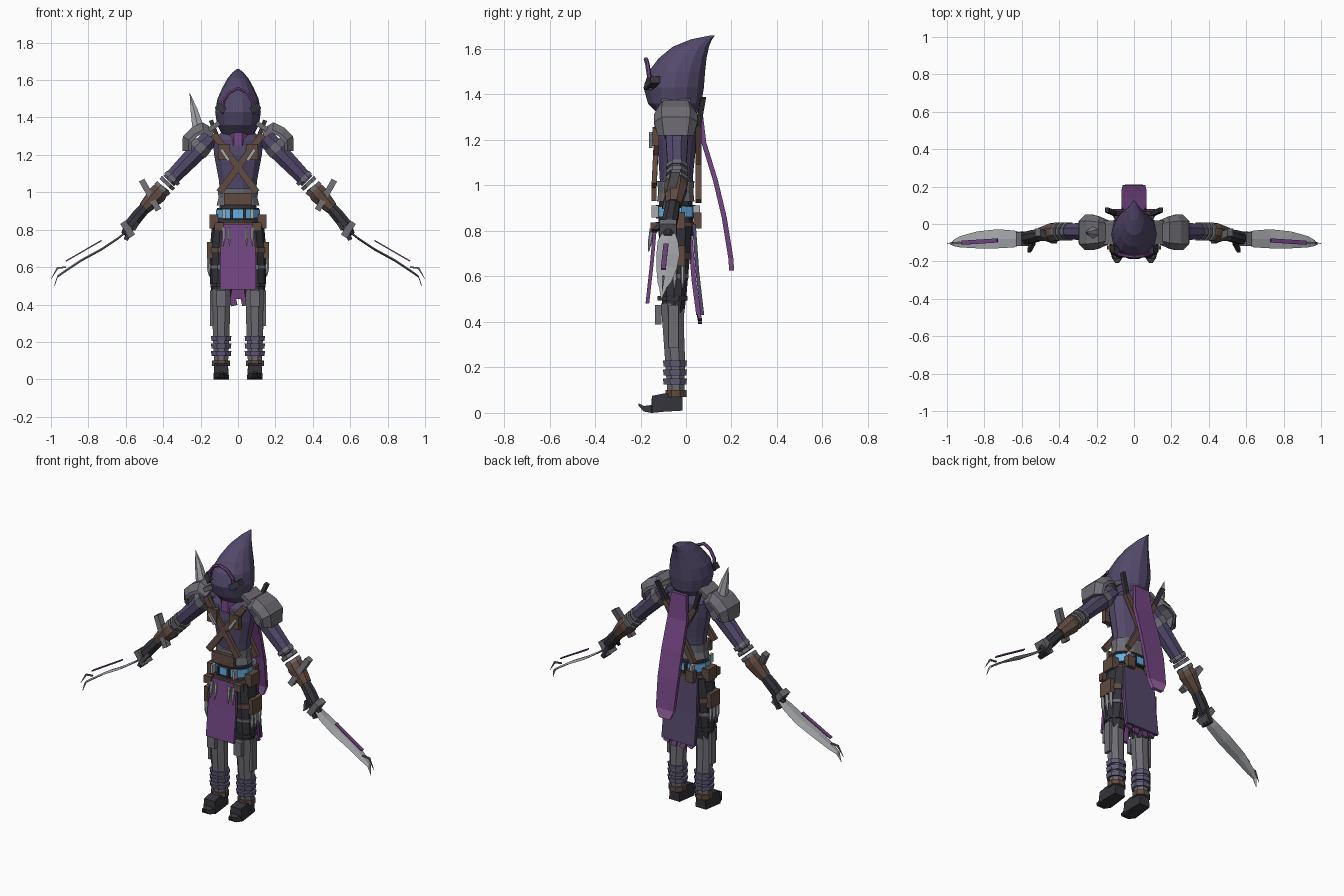
import bpy, bmesh, math
from mathutils import Vector as V


def mat(name, r, g, b):
    m = bpy.data.materials.new(name)
    m.diffuse_color = (r, g, b, 1)
    return m


INDIGO = mat("dark indigo cloth", .085, .066, .145)
VIOLET = mat("violet cloth", .17, .06, .225)
PINK = mat("pale violet", .33, .13, .37)
STEEL = mat("grey steel", .155, .15, .17)
PALE = mat("pale metal", .40, .41, .43)
DARK = mat("charcoal", .033, .033, .042)
BROWN = mat("brown leather", .115, .069, .052)
BLUE = mat("bright blue", .13, .43, .75)
WRAP = mat("grey violet wrap", .12, .105, .19)


def loft(name, rings, m, both=False):
    """Skin equal-length rings with capped ends; optionally mirror in x."""
    bm = bmesh.new()
    vs = [[bm.verts.new(p) for p in r] for r in rings]
    n = len(rings[0])
    for a, b in zip(vs, vs[1:]):
        for i in range(n):
            j = (i + 1) % n
            bm.faces.new((a[i], a[j], b[j], b[i]))
    bm.faces.new(vs[0][::-1])
    bm.faces.new(vs[-1])
    bmesh.ops.recalc_face_normals(bm, faces=bm.faces)
    me = bpy.data.meshes.new(name)
    bm.to_mesh(me)
    bm.free()
    ob = bpy.data.objects.new(name, me)
    me.materials.append(m)
    bpy.context.collection.objects.link(ob)
    if both:
        ob.modifiers.new("mirror", 'MIRROR').use_mirror_merge = False
    return ob


def stack(name, secs, m, n=12, both=False):
    """Horizontal ellipses: (x, z, y_front, y_back, half_width)."""
    return loft(name, [[(x + w * math.sin(t), (a + b) / 2 - (b - a) / 2 * math.cos(t), z)
                        for t in [(i + .5) * math.tau / n for i in range(n)]]
                       for x, z, a, b, w in secs], m, both)


def box(name, c, d, m, both=False):
    x, y, z = (k / 2 for k in d)
    return loft(name, [[(c[0] + sx * x, c[1] + sy * y, c[2] + s * z)
                        for sx, sy in ((-1, -1), (1, -1), (1, 1), (-1, 1))] for s in (-1, 1)], m, both)


def limb(name, pts, m, n=8, both=True):
    """Round tube through (point, radius) pairs."""
    P = [V(p) for p, r in pts]
    rings = []
    for i, (p, r) in enumerate(pts):
        d = (P[min(i + 1, len(P) - 1)] - P[max(i - 1, 0)]).normalized()
        u = d.cross(V((0, 1, 0) if abs(d.y) < .8 else (0, 0, 1))).normalized()
        v = d.cross(u)
        rings.append([P[i] + r * (u * math.cos(t) + v * math.sin(t))
                      for t in [(k + .5) * math.tau / n for k in range(n)]])
    return loft(name, rings, m, both)


def bar(name, a, b, w, ty, m, both=False):
    """Flat bar from a to b: width w across, depth ty along y."""
    a, b = V(a), V(b)
    u = (b - a).cross(V((0, 1, 0))).normalized() * w / 2
    v = V((0, ty / 2, 0))
    return loft(name, [[p - u - v, p + u - v, p + u + v, p - u + v] for p in (a, b)], m, both)


def drape(name, pts, m, t=.016):
    """Hanging cloth through (y, z, half_width)."""
    return loft(name, [[(-w, y - t / 2, z), (w, y - t / 2, z), (w, y + t / 2, z), (-w, y + t / 2, z)]
                       for y, z, w in pts], m)


# Head: hood, arched trim, temple clasps, collar
stack("hood", [(0, 1.31, -.12, .03, .085), (0, 1.36, -.17, .07, .112), (0, 1.43, -.19, .082, .122),
               (0, 1.50, -.168, .087, .110), (0, 1.56, -.122, .093, .083), (0, 1.61, -.06, .103, .055),
               (0, 1.642, .02, .115, .028), (0, 1.66, .11, .128, .004)], INDIGO, 14)
limb("hood_trim", [((x, y, z), .010) for x, y, z in
     ((-.085, -.155, 1.42), (-.078, -.163, 1.49), (-.045, -.170, 1.535), (0, -.176, 1.555),
      (.045, -.170, 1.535), (.078, -.163, 1.49), (.085, -.155, 1.42))], VIOLET, 6, False)
bar("hood_clasp", (.07, -.163, 1.435), (.115, -.135, 1.465), .035, .04, DARK, True)
stack("collar", [(0, 1.25, -.135, .05, .065), (0, 1.34, -.13, .055, .075)], VIOLET, 10)

# Torso
stack("torso", [(0, .98, -.115, .03, .10), (0, 1.06, -.12, .035, .105), (0, 1.2, -.13, .05, .132),
                (0, 1.28, -.125, .05, .14), (0, 1.33, -.10, .04, .08)], INDIGO)
stack("waist_guard", [(0, .93, -.13, .04, .118), (0, .97, -.125, .035, .108), (0, 1.02, -.13, .04, .112)], STEEL)
stack("hips", [(0, .74, -.12, .03, .13), (0, .82, -.125, .035, .125), (0, .93, -.12, .03, .10)], DARK)

# Belt with alternating plates and pouches
stack("belt", [(0, .855, -.135, .045, .117), (0, .915, -.135, .045, .117)], DARK)
stack("belt_glow", [(0, .862, -.142, .052, .122), (0, .908, -.142, .052, .122)], BLUE)
for x, m in ((.035, DARK), (.075, PALE)):
    for y in (-.136, .046):
        box("belt_stud", (x, y, .885), (.014, .03, .052), m, True)
stack("lower_belt", [(0, .80, -.137, .047, .132), (0, .84, -.137, .047, .127)], BROWN)
box("side_pouch", (.128, -.045, .845), (.05, .08, .075), BROWN, True)
box("rear_pouch", (.07, .05, .845), (.05, .035, .07), BROWN, True)
box("front_pouch", (.10, -.14, .815), (.05, .03, .045), BROWN, True)

# Chest harness with small throwing blades
for s in (-1, 1):
    bar("chest_strap", (s * .13, -.125, 1.31), (-s * .10, -.14, 1.0), .036, .022, BROWN)
box("chest_plate", (.075, -.133, 1.215), (.065, .03, .085), BROWN, True)
bar("chest_blade", (.05, -.155, 1.17), (.09, -.155, 1.23), .016, .014, PALE, True)
box("harness_clasp", (0, -.14, .965), (.15, .022, .065), BROWN)

# Crossed scabbards and hilts on the back
for s in (-1, 1):
    bar("scabbard", (s * .10, .055, 1.27), (-s * .09, .055, .93), .032, .025, BROWN)
    bar("back_hilt", (s * .10, .055, 1.27), (s * .145, .075, 1.385), .022, .025, DARK)

# Cloths: loincloth, back skirts and long scarf
drape("loincloth", [(-.135, .83, .085), (-.15, .66, .095), (-.17, .48, .095)], VIOLET)
drape("back_skirt", [(.035, .83, .105), (.05, .62, .112), (.072, .43, .112)], INDIGO)
drape("under_skirt", [(.018, .78, .10), (.035, .58, .105), (.055, .43, .105)], VIOLET, .02)
for x in (-.08, -.03, .03, .08):
    bar("skirt_tatter", (x, .055, .44), (x + .01, .062, .385 + abs(x) * .3), .035, .016, VIOLET)
drape("scarf", [(.06, 1.34, .05), (.078, 1.19, .065), (.13, 1.02, .068), (.168, .86, .068),
                (.197, .68, .06)], VIOLET, .022)
drape("scarf_tip", [(.197, .68, .06), (.201, .625, .036)], PINK, .022)
for x in (-.075, -.045, .045, .075):
    limb("hip_needle", [((x, -.15, .81), .010), ((x, -.158, .755), .009), ((x * 1.03, -.164, .71), .002)],
         PALE, 6, False)

# Shoulder pads: chamfered arched plates
C = V((.17, 0, 1.22))
rings = []
for x, z, h in ((.125, 1.335, .065), (.19, 1.375, .085), (.25, 1.345, .095), (.295, 1.30, .095), (.298, 1.22, .08)):
    d = V((x, 0, z)) - C
    sec = ((-1, .74), (-.65, 1), (.65, 1), (1, .74), (1, .62), (.6, .78), (-.6, .78), (-1, .62))
    rings.append([C + d * k + V((0, -.045 + f * h, 0)) for f, k in sec])
loft("shoulder_pad", rings, STEEL, True)
bar("shoulder_inner_plate", (.10, -.045, 1.37), (.155, -.045, 1.335), .025, .13, STEEL, True)
limb("shoulder_spike", [((-.215, -.045, 1.35), .034), ((-.235, -.045, 1.44), .022),
                        ((-.258, -.045, 1.53), .001)], PALE, 6, False)

# Arms
limb("upper_arm", [((.13, -.04, 1.31), .05), ((.21, -.04, 1.225), .054), ((.37, -.04, 1.06), .043)], INDIGO)
limb("arm_cuff", [((.185, -.04, 1.255), .058), ((.215, -.04, 1.222), .060)], STEEL)
for i in range(3):
    x, z = .345 + .026 * i, 1.082 - .027 * i
    limb("elbow_wrap", [((x, -.04, z), .052), ((x + .014, -.04, z - .015), .052)], STEEL)
limb("bracer", [((.40, -.042, 1.03), .043), ((.43, -.045, .99), .054), ((.50, -.055, .915), .037)], BROWN)
bar("bracer_guard", (.425, -.085, .905), (.515, -.045, 1.065), .032, .04, STEEL, True)
limb("hand", [((.49, -.055, .925), .032), ((.535, -.065, .875), .036), ((.575, -.075, .825), .036),
              ((.61, -.08, .775), .018)], DARK)
bar("thumb", (.535, -.095, .84), (.56, -.14, .80), .022, .025, DARK, True)
for y in (-.10, -.075, -.05):
    bar("finger", (.565, y, .82), (.60, y, .745), .025, .02, DARK, True)

# Curved hand blades with forked tips and floating edge lines
bar("blade_guard", (.565, -.08, .765), (.615, -.08, .84), .035, .075, STEEL, True)
rings = []
for x, z, a, b in ((.585, .80, -.10, -.05), (.64, .755, -.125, -.035), (.73, .695, -.13, -.028),
                   (.84, .635, -.13, -.04), (.93, .575, -.125, -.065), (.965, .55, -.118, -.085), (.982, .50, -.11, -.108)):
    rings.append([(x, a, z), (x, (a + b) / 2, z + .007), (x, b, z), (x, (a + b) / 2, z - .007)])
loft("hand_blade", rings, PALE, True)
limb("blade_fork", [((.92, -.10, .60), .006), ((.965, -.10, .595), .007), ((1.0, -.105, .535), .001)], STEEL, 4)
bar("blade_line", (.73, -.088, .742), (.92, -.10, .632), .007, .022, VIOLET, True)

# Legs
stack("thigh", [(.088, .44, -.105, -.005, .05), (.088, .52, -.11, .005, .062), (.082, .68, -.12, .02, .07),
                (.075, .82, -.12, .03, .065)], DARK, 10, True)
stack("knee_rim", [(.09, .495, -.13, .012, .062), (.09, .515, -.13, .012, .062)], DARK, 8, True)
stack("greave", [(.09, .09, -.085, -.005, .04), (.09, .22, -.095, 0, .047), (.09, .36, -.105, -.005, .052),
                 (.09, .48, -.115, -.005, .054)], STEEL, 8, True)
box("knee_plate", (.09, -.122, .432), (.05, .03, .085), STEEL, True)
box("outer_shin_ridge", (.142, -.055, .38), (.018, .045, .19), STEEL, True)
for z in (.125, .165, .205):
    stack("shin_wrap", [(.09, z, -.102, .006, .056), (.09, z + .026, -.106, .008, .059)], WRAP, 8, True)
stack("ankle_strap", [(.09, .07, -.095, .005, .052), (.09, .10, -.095, .005, .052)], BROWN, 8, True)

# Thigh gear
stack("thigh_strap", [(.084, .675, -.128, .025, .075), (.084, .705, -.128, .025, .075)], BROWN, 10, True)
box("thigh_pouch", (.152, -.05, .69), (.03, .09, .09), BROWN, True)
stack("low_thigh_strap", [(.088, .59, -.122, .015, .070), (.088, .61, -.122, .015, .070)], STEEL, 10, True)
for y in (-.085, -.05, -.015):
    limb("thigh_vial", [((.158, y, .645), .010), ((.156, y, .585), .010), ((.152, y, .55), .003)], PALE, 6)

# Boots with upturned toes
loft("boot", [[(.09 - w, y, a), (.09 + w, y, a), (.09 + w * .85, y, b), (.09 - w * .85, y, b)]
              for y, a, b, w in ((-.015, .01, .085, .036), (-.10, .005, .085, .042), (-.15, .0, .075, .042),
                                 (-.152, .0, .035, .036), (-.185, .006, .03, .026), (-.208, .03, .042, .010))], DARK, True)
